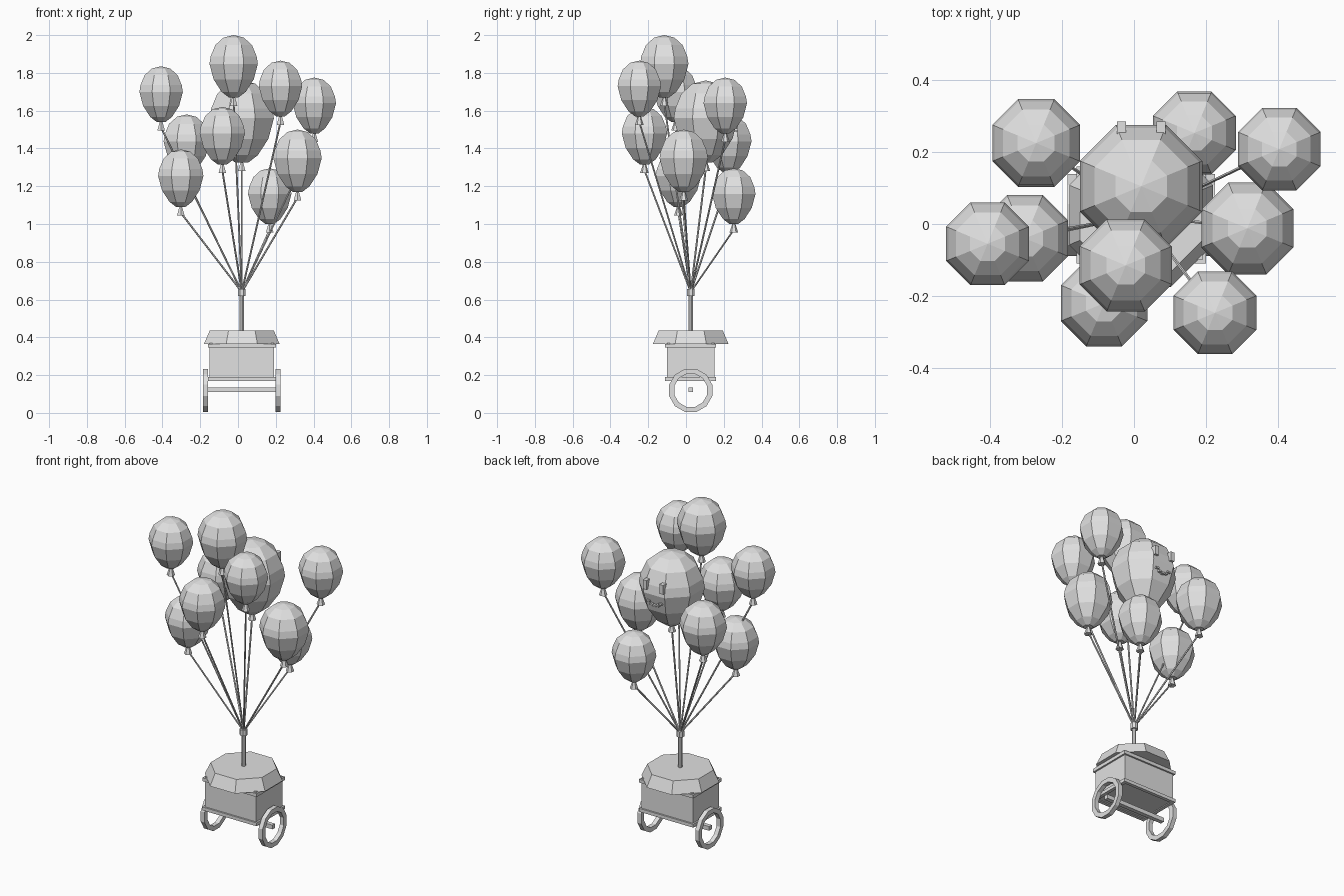
import bpy, bmesh, math
from mathutils import Vector

if "Cube" in bpy.data.objects:
    bpy.data.objects.remove(bpy.data.objects["Cube"])

grey = bpy.data.materials.new("light grey")
grey.diffuse_color = (0.75, 0.75, 0.75, 1)
grey.use_nodes = True
grey.node_tree.nodes["Principled BSDF"].inputs["Base Color"].default_value = grey.diffuse_color
CX, CY = 0.02, 0.025          # cart centre
K = math.cos(math.pi / 8)     # octagon flat-to-corner ratio


def finish(name, bm):
    bmesh.ops.recalc_face_normals(bm, faces=bm.faces)
    me = bpy.data.meshes.new(name)
    bm.to_mesh(me)
    bm.free()
    me.materials.append(grey)
    ob = bpy.data.objects.new(name, me)
    bpy.context.collection.objects.link(ob)
    return ob


def lathe(name, profile, n, loc, closed=False):
    """Spin (radius, z) points around z; flats face the axes."""
    bm = bmesh.new()
    rings = []
    for r, z in profile:
        if r < 1e-6:
            rings.append([bm.verts.new((0, 0, z))] * n)
        else:
            a = [2 * math.pi * (i + 0.5) / n for i in range(n)]
            rings.append([bm.verts.new((r * math.cos(t), r * math.sin(t), z)) for t in a])
    pairs = list(zip(rings, rings[1:]))
    if closed:
        pairs.append((rings[-1], rings[0]))
    for lo, hi in pairs:
        for i in range(n):
            j = (i + 1) % n
            bm.faces.new(list(dict.fromkeys((lo[i], lo[j], hi[j], hi[i]))))
    if not closed:
        for ring in (rings[0], rings[-1]):
            if len(set(ring)) > 2:
                bm.faces.new(ring)
    ob = finish(name, bm)
    ob.location = loc
    return ob


def box(name, lo, hi):
    bm = bmesh.new()
    bmesh.ops.create_cube(bm, size=1)
    for v in bm.verts:
        v.co = [(l + h) / 2 + c * (h - l) for l, h, c in zip(lo, hi, v.co)]
    return finish(name, bm)


def rod(name, a, b, r, n=6):
    a, b = Vector(a), Vector(b)
    ob = lathe(name, [(r, 0), (r, (b - a).length)], n, a)
    ob.rotation_mode = 'QUATERNION'
    ob.rotation_quaternion = (b - a).to_track_quat('Z', 'Y')
    return ob


# Balloons: x, y, bottom, top, half width
balloons = [
    (-0.272, 0.225, 1.27, 1.58, 0.122),
    (0.020, 0.105, 1.325, 1.76, 0.170),
    (0.168, 0.253, 1.00, 1.295, 0.115),
    (0.404, 0.208, 1.48, 1.775, 0.115),
    (-0.407, -0.055, 1.54, 1.835, 0.115),
    (-0.303, -0.040, 1.09, 1.395, 0.120),
    (-0.023, -0.115, 1.67, 2.00, 0.128),
    (-0.083, -0.220, 1.315, 1.62, 0.120),
    (0.225, -0.247, 1.57, 1.865, 0.115),
    (0.315, -0.012, 1.17, 1.50, 0.128),
]
shape = [(0.2, 0), (0.5, 0.09), (0.83, 0.29), (1, 0.54), (0.95, 0.66),
         (0.76, 0.84), (0.42, 0.96), (0, 1)]
for x, y, z0, z1, w in balloons:
    lathe("balloon", [(r * w / K, t * (z1 - z0)) for r, t in shape], 8, (x, y, z0))
    lathe("balloon_knot", [(0.023, -0.045), (0.007, 0.005)], 6, (x, y, z0))
    rod("balloon_string", (CX, CY, 0.64), (x, y, z0 - 0.03), 0.005)

# Face on the back of the large balloon
for x in (-0.035, 0.075):
    box("balloon_eye", (x - 0.0125, 0.235, 1.585), (x + 0.0125, 0.285, 1.64))
for i in range(5):
    s = (i - 2) / 2
    z = 1.495 + 0.02 * s * s
    box("balloon_mouth", (0.02 + s * 0.04 - 0.01, 0.25, z - 0.005),
        (0.02 + s * 0.04 + 0.01, 0.274, z + 0.005))

# Pole and tie
rod("pole", (CX, CY, 0.40), (CX, CY, 0.65), 0.012, 8)
lathe("string_tie", [(0.022, 0), (0.022, 0.035)], 8, (CX, CY, 0.62))

# Cart body, with rails round the top and bottom
HX, HY = 0.17, 0.125
box("cart_body", (CX - HX, CY - HY, 0.175), (CX + HX, CY + HY, 0.37))
for z in (0.17, 0.345):
    for s in (-1, 1):
        y, x = CY + s * HY, CX + s * HX
        box("long_rail", (CX - HX - 0.01, y - 0.01, z), (CX + HX + 0.01, y + 0.01, z + 0.02))
        box("short_rail", (x - 0.01, CY - HY - 0.01, z), (x + 0.01, CY + HY + 0.01, z + 0.02))

# Eight-sided lid
lathe("cart_lid", [(0.2 / K, 0), (0.17 / K, 0.07)], 8, (CX, CY, 0.365))

# Wheels and axle
for s in (-1, 1):
    wheel = lathe("wheel", [(0.09, -0.013), (0.118, -0.013), (0.118, 0.013), (0.09, 0.013)],
                  12, (CX + s * 0.192, CY, 0.119), closed=True)
    wheel.rotation_euler = (0, math.pi / 2, 0)
box("axle", (CX - 0.2, CY - 0.0125, 0.11), (CX + 0.2, CY + 0.0125, 0.135))
